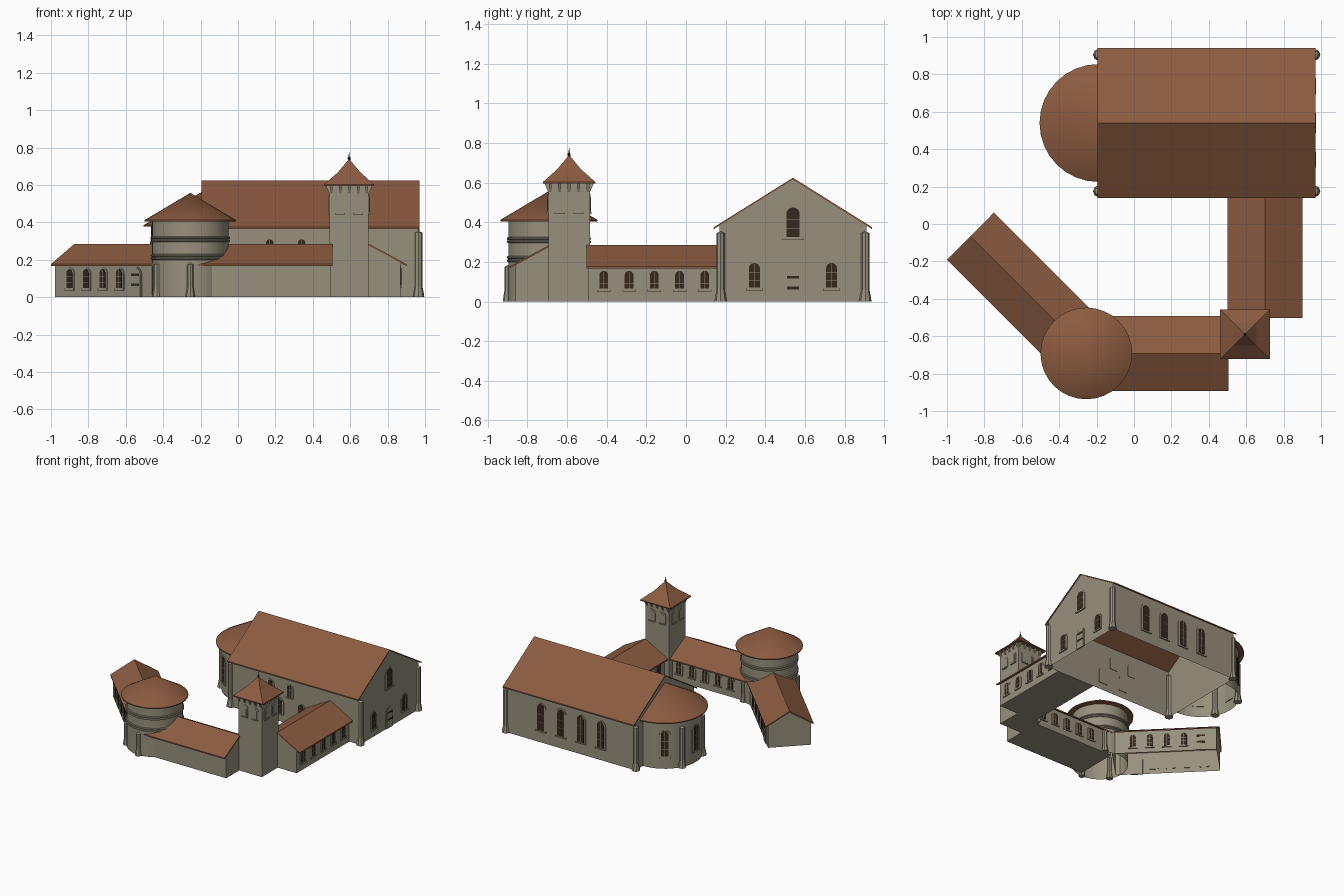
import bpy, bmesh, math
from mathutils import Matrix, Vector

if "Cube" in bpy.data.objects:
    bpy.data.objects.remove(bpy.data.objects["Cube"])

def material(name, rgb):
    m = bpy.data.materials.new(name)
    m.diffuse_color = (*rgb, 1)
    m.use_nodes = True
    m.node_tree.nodes["Principled BSDF"].inputs["Base Color"].default_value = m.diffuse_color
    return m

STONE = material("warm grey stone", (0.31, 0.28, 0.205))
TILE = material("terracotta tile", (0.26, 0.105, 0.052))
DARK = material("dark brown opening", (0.036, 0.022, 0.013))

parts = {}

def part(name, mat, smooth=False):
    if name not in parts:
        parts[name] = (bmesh.new(), mat, smooth)
    return parts[name][0]

def frame(a, x, y, z=0):
    """Local +Y points along heading a (degrees), Z up."""
    return Matrix.Translation((x, y, z)) @ Matrix.Rotation(math.radians(a - 90), 4, 'Z')

def prism(bm, pts, d0, d1, M, skip=()):
    """Extrude an (x, z) profile along local Y."""
    n = len(pts)
    a = [bm.verts.new(M @ Vector((x, d0, z))) for x, z in pts]
    b = [bm.verts.new(M @ Vector((x, d1, z))) for x, z in pts]
    bm.faces.new(a)
    bm.faces.new(b[::-1])
    for i in range(n):
        if i not in skip:
            j = (i + 1) % n
            bm.faces.new((a[j], a[i], b[i], b[j]))

def rect(x0, x1, z0, z1):
    return [(x0, z0), (x1, z0), (x1, z1), (x0, z1)]

def arch(w, h, z=0, n=8):
    r = w / 2
    return [(-r, z), (r, z)] + [(r * math.cos(math.pi * i / n), h - r + r * math.sin(math.pi * i / n))
                                for i in range(n + 1)]

def revolve(bm, prof, cx, cy, n=32, a0=0, a1=360):
    rings = []
    for i in range(n + 1):
        a = math.radians(a0 + (a1 - a0) * i / n)
        rings.append([bm.verts.new((cx + r * math.cos(a), cy + r * math.sin(a), z)) for r, z in prof])
    for p, q in zip(rings, rings[1:]):
        for k in range(len(prof) - 1):
            bm.faces.new((p[k], q[k], q[k + 1], p[k + 1]))

def window(M, w, h, blind=False):
    prism(part("window_frames", STONE), arch(w + 0.016, h + 0.008, -0.006), -0.004, 0.004, M)
    prism(part("window_sills", STONE), rect(-w * .62, w * .62, -0.014, -0.004), -0.004, 0.009, M)
    if blind:
        prism(part("blind_arches", STONE), arch(w * .75, h - .006), -0.003, 0.006, M)
        return
    prism(part("window_openings", DARK), arch(w * .8, h), -0.003, 0.006, M)
    bars = part("window_bars", STONE)
    prism(bars, rect(-.0012, .0012, 0, h - .004), 0, 0.007, M)
    for k in (.3, .6):
        prism(bars, rect(-w * .4, w * .4, h * k - .0012, h * k + .0012), 0, 0.007, M)

def door(M, w, h):
    prism(part("door_surrounds", STONE), arch(w, h), -0.004, 0.004, M)
    prism(part("door_leaves", STONE), arch(w * .82, h - w * .09), -0.003, 0.007, M)
    for k in (.36, .68):     # iron strap hinges
        prism(part("door_straps", DARK), rect(-w * .34, w * .34, h * k, h * k + .014), 0, 0.009, M)

def house(name, M, length, wall, over, eave, ridge, ends, floor):
    """Gabled building: pentagon walls and a thin folded roof."""
    t = 0.01
    slope = lambda x: ridge + (eave - ridge) * x / over
    zw = slope(wall) - t / 2
    prism(part(name + "_walls", STONE), [(-wall, 0), (wall, 0), (wall, zw), (0, ridge - t / 2), (-wall, zw)],
          ends[0], length - ends[1], M, (2, 3) if floor else (0, 2, 3))
    prism(part(name + "_roof", TILE), [(-over, eave), (0, ridge), (over, eave),
          (over, eave - t), (0, ridge - t), (-over, eave - t)], 0, length, M)

def column(name, x, y, h, r=0.021):
    revolve(part(name, STONE), [(0, 0), (r * 1.5, 0), (r * 1.4, .015), (r, .06), (r, h - .01), (0, h)], x, y, 8)

# church hall
house("church", frame(0, -0.195, 0.54), 1.165, 0.37, 0.4, 0.375, 0.625, (0.006, 0.006), False)
EAST, NORTH, SOUTH = 0.964, 0.91, 0.17
window(frame(0, EAST, 0.54, 0.325), 0.085, 0.15)
for y in (0.345, 0.735):
    window(frame(0, EAST, y, 0.07), 0.07, 0.125)
door(frame(0, EAST, 0.54), 0.09, 0.17)
for x in (0.12, 0.297, 0.472, 0.65):
    window(frame(90, x, NORTH, 0.1), 0.075, 0.21)
for x in (0.17, 0.34):
    window(frame(-90, x, SOUTH, 0.22), 0.05, 0.09)
for x in (0.25, 0.44):
    window(frame(-90, x, SOUTH, 0.07), 0.06, 0.11)
for x in (-0.188, 0.965):
    for y in (SOUTH + .005, NORTH - .005):
        column("church_corner_columns", x, y, 0.355)

# rounded apse with half-cone roof
AX, AY = -0.19, 0.54
revolve(part("apse_wall", STONE, True), [(0.275, 0), (0.275, 0.385)], AX, AY, 24, 90, 270)
revolve(part("apse_roof", TILE, True), [(0, 0.565), (0.315, 0.385), (0.315, 0.377), (0.26, 0.377)], AX, AY, 16, 90, 270)
for a in (125, 180, 235):
    c, s = math.cos(math.radians(a)), math.sin(math.radians(a))
    window(frame(a, AX + .273 * c, AY + .273 * s, 0.1), 0.07, 0.2)
for a in (152, 208):
    c, s = math.cos(math.radians(a)), math.sin(math.radians(a))
    column("apse_columns", AX + .275 * c, AY + .275 * s, 0.33)

# three wings around the court
house("east_wing", frame(90, 0.7, -0.503), 0.673, 0.168, 0.2, 0.177, 0.285, (0.008, 0), True)
house("south_wing", frame(0, -0.22, -0.692), 0.725, 0.168, 0.2, 0.177, 0.285, (0, 0.008), True)
W = frame(-45, -0.875, -0.065)
house("west_wing", W, 0.78, 0.158, 0.177, 0.177, 0.285, (0.01, 0), False)
for k in range(5):
    y = -0.415 + 0.1275 * k
    window(frame(0, 0.868, y, 0.065), 0.055, 0.09)
    window(frame(180, 0.532, y, 0.065), 0.055, 0.09)
    window(frame(90, -0.03 + 0.115 * k, -0.524, 0.065), 0.055, 0.09)
for k in range(5):
    s = 0.125 * (k + 1)
    outer = W @ Matrix.Translation((-0.158, s, 0)) @ Matrix.Rotation(math.radians(90), 4, 'Z')
    inner = W @ Matrix.Translation((0.158, s, 0)) @ Matrix.Rotation(math.radians(-90), 4, 'Z')
    # local +X of the wing frame may lie on either side; heading decides the court side
    lift = Matrix.Translation((0, 0, 0.05))
    for M, is_door in ((outer, k == (0 if (W @ Vector((-1, 0, 0))).x > W.translation.x else 4)),
                       (inner, k == (0 if (W @ Vector((1, 0, 0))).x > W.translation.x else 4))):
        if is_door:
            door(M, 0.09, 0.165)
        else:
            window(M @ lift, 0.055, 0.1)

# round tower
TX, TY = -0.255, -0.692
revolve(part("round_tower_wall", STONE, True), [(0.205, 0), (0.205, 0.41)], TX, TY, 40)
revolve(part("round_tower_roof", TILE, True), [(0, 0.558), (0.245, 0.412), (0.245, 0.404), (0.19, 0.404)], TX, TY)
for z in (0.215, 0.31):
    for dz in (-0.008, 0.008):
        ring = [(0.205 + .008 * math.cos(t * math.pi / 4), z + dz + .007 * math.sin(t * math.pi / 4)) for t in range(-2, 3)]
        revolve(part("round_tower_bands", STONE, True), ring, TX, TY, 40)
for a in (-90, -150, 60):
    c, s = math.cos(math.radians(a)), math.sin(math.radians(a))
    column("round_tower_columns", TX + .207 * c, TY + .207 * s, 0.185, 0.017)

# square bell tower
BX, BY, H = 0.594, -0.59, 0.105
prism(part("bell_tower_walls", STONE), rect(-H, H, 0, 0.598), -H, H, frame(90, BX, BY))
R = 0.133 * math.sqrt(2)
revolve(part("bell_tower_roof", TILE), [(0, 0.74), (R * .45, 0.668), (R, 0.603), (R, 0.595), (0, 0.595)], BX, BY, 4, 45, 405)
revolve(part("bell_tower_finial", DARK), [(0.006, 0.73), (0.008, 0.745), (0.003, 0.752), (0, 0.783)], BX, BY, 8)
for a in (0, 90, 180, 270):
    c, s = round(math.cos(math.radians(a))), round(math.sin(math.radians(a)))
    M = frame(a, BX + H * c, BY + H * s)
    for u in (-0.047, 0.047):
        window(M @ Matrix.Translation((u, 0, 0.455)), 0.042, 0.08, True)
    for u in (-0.095, -0.048, 0, 0.048, 0.095):   # eave brackets
        b = M @ Matrix.Translation((u, 0, 0)) @ Matrix.Rotation(math.radians(90), 4, 'Z')
        prism(part("bell_tower_brackets", STONE), [(-.002, .55), (.006, .565), (.02, .598), (-.002, .598)], -.007, .007,
              b @ Matrix.Scale(1, 4))

# turn every part into an object
for name, (bm, mat, smooth) in parts.items():
    bmesh.ops.remove_doubles(bm, verts=bm.verts, dist=1e-5)
    bmesh.ops.recalc_face_normals(bm, faces=bm.faces)
    me = bpy.data.meshes.new(name)
    bm.to_mesh(me)
    bm.free()
    me.materials.append(mat)
    ob = bpy.data.objects.new(name, me)
    bpy.context.collection.objects.link(ob)
    if smooth:
        bpy.ops.object.select_all(action='DESELECT')
        ob.select_set(True)
        bpy.context.view_layer.objects.active = ob
        bpy.ops.object.shade_smooth_by_angle(angle=math.radians(35))
